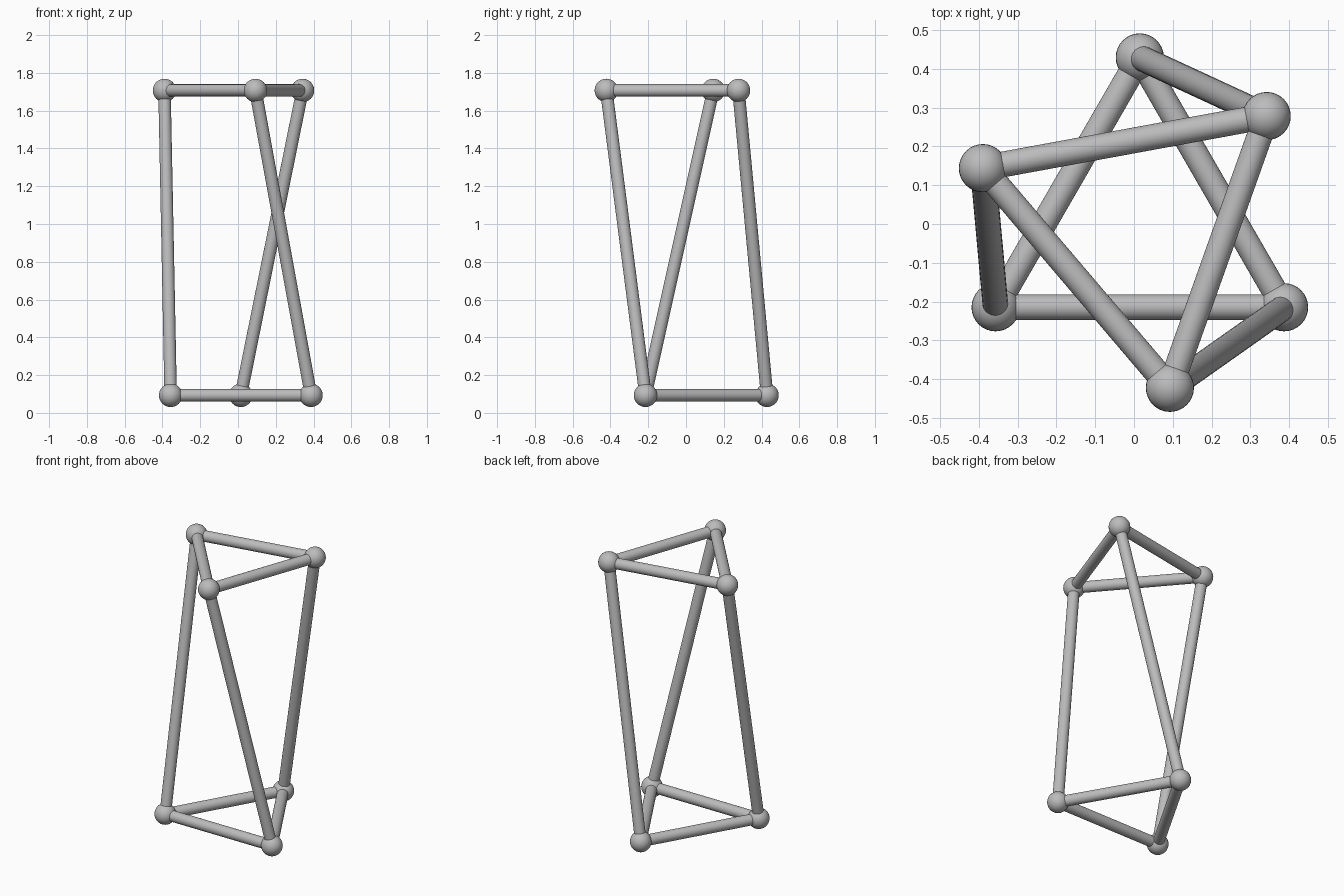
import bpy
from math import cos, sin, radians
from mathutils import Vector

cube = bpy.data.objects.get("Cube")
if cube:
    bpy.data.objects.remove(cube)

CENTRE_X = 0.015
RING_RADIUS = 0.429
LOW_Z, HIGH_Z = 0.093, 1.707
TWIST = -49.6
BALL_RADIUS = 0.062
BAR_RADIUS = 0.033

# One plain grey for the whole frame
grey = bpy.data.materials.new("plain_grey")
grey.use_nodes = True
colour = (0.5, 0.5, 0.5, 1)
grey.diffuse_color = colour
grey.node_tree.nodes["Principled BSDF"].inputs["Base Color"].default_value = colour


def finish(name):
    obj = bpy.context.object
    obj.name = name
    obj.data.materials.append(grey)
    bpy.ops.object.shade_smooth_by_angle()
    return obj


def add_ball(name, point):
    bpy.ops.mesh.primitive_uv_sphere_add(
        segments=32, ring_count=16, radius=BALL_RADIUS, location=point)
    finish(name)


def add_bar(name, start, end):
    axis = end - start
    bpy.ops.mesh.primitive_cylinder_add(
        vertices=32, radius=BAR_RADIUS, depth=axis.length,
        location=(start + end) / 2,
        rotation=axis.to_track_quat('Z', 'Y').to_euler())
    finish(name)


def triangle(z, turn):
    angles = [radians(90 + turn + 120 * i) for i in range(3)]
    return [Vector((CENTRE_X + RING_RADIUS * cos(a), RING_RADIUS * sin(a), z))
            for a in angles]


# Two triangles, the upper one twisted, joined by leaning struts
lower = triangle(LOW_Z, 0)
upper = triangle(HIGH_Z, TWIST)
corners = ("back", "right", "left")
for i, corner in enumerate(corners):
    following = (i + 1) % 3
    for level, points in (("lower", lower), ("upper", upper)):
        add_ball(f"{level}_joint_{corner}", points[i])
        add_bar(f"{level}_bar_{corner}", points[i], points[following])
    add_bar(f"leaning_strut_{corner}", lower[i], upper[i])
